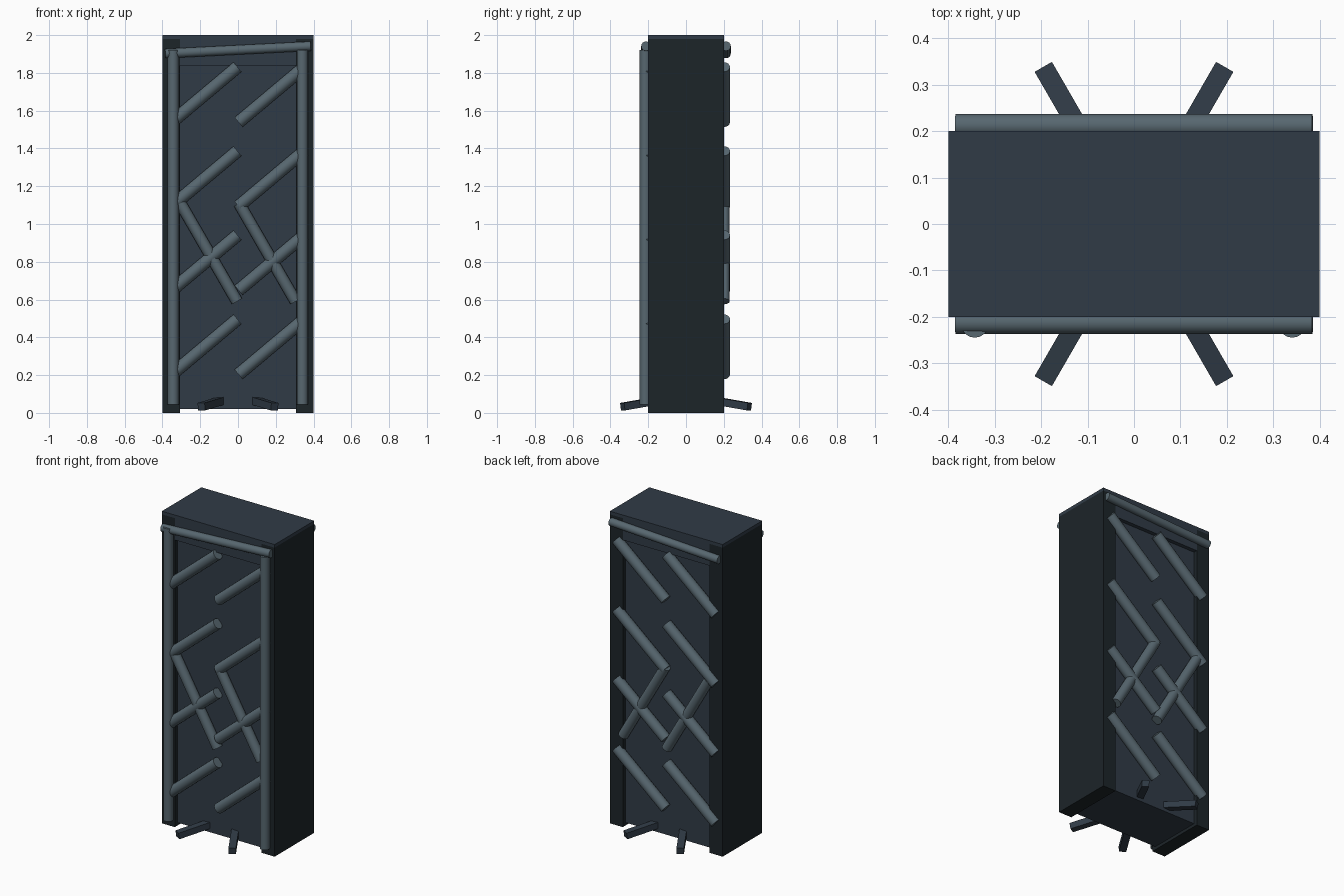
import bpy
from math import radians
from mathutils import Vector

if "Cube" in bpy.data.objects:
    bpy.data.objects.remove(bpy.data.objects["Cube"])


def material(name, rgb):
    m = bpy.data.materials.new(name)
    m.diffuse_color = (*rgb, 1)
    m.use_nodes = True
    m.node_tree.nodes["Principled BSDF"].inputs["Base Color"].default_value = m.diffuse_color
    return m


slate = material("slate", (0.03, 0.044, 0.062))
dark = material("dark_slate", (0.012, 0.018, 0.022))
pale = material("grey_blue", (0.095, 0.135, 0.16))


def box(name, lo, hi, mat):
    lo, hi = Vector(lo), Vector(hi)
    bpy.ops.mesh.primitive_cube_add(size=1, location=(lo + hi) / 2)
    o = bpy.context.object
    o.name = name
    o.scale = hi - lo
    bpy.ops.object.transform_apply(location=False, rotation=False, scale=True)
    o.data.materials.append(mat)
    return o


def rod(name, centre, length, r, angle):
    """Rod lying in a vertical plane, angle in degrees from the x axis."""
    bpy.ops.mesh.primitive_cylinder_add(vertices=16, radius=r, depth=length, location=centre,
                                        rotation=(0, radians(90 - angle), 0))
    o = bpy.context.object
    o.name = name
    o.data.materials.append(pale)
    bpy.ops.object.shade_smooth_by_angle(angle=radians(40))
    return o


# Body: recessed core, side slabs, header and cap
box("core_panel", (-0.31, -0.175, 0.02), (0.31, 0.175, 1.9), slate)
for s, side in ((-1, "left"), (1, "right")):
    box(f"{side}_side_slab", (min(s * 0.308, s * 0.4), -0.2, 0), (max(s * 0.308, s * 0.4), 0.2, 1.98), dark)
box("header", (-0.308, -0.2, 1.84), (0.308, 0.2, 1.98), slate)
box("top_cap", (-0.4, -0.2, 1.98), (0.4, 0.2, 2.0), slate)

# Upright pipes, front only
for x in (-0.343, 0.341):
    rod("front_upright_pipe", (x, -0.215, 0.983), 1.876, 0.03, 90)

for f, face in ((-1, "front"), (1, "back")):
    # Slightly tilted top bar
    rod(f"{face}_top_bar", (0, f * 0.212, 1.922), 0.77, 0.025, 2.9)
    for s in (-1, 1):
        # Four rows of slanted branches
        for row in range(4):
            rod(f"{face}_branch", (s * 0.177, f * 0.2, 0.35 + row * 0.445), 0.455, 0.033, 40)
        # Long crossing branches
        rod(f"{face}_cross_branch", (s * 0.155, f * 0.2, 0.85), 0.6, 0.031, 120)
        # Splayed feet, dipping outwards
        tip = Vector((s * 0.194, f * 0.336, 0.033))
        inward = Vector((-s * 0.5, -f * 0.866, 0.15)).normalized()
        foot = box(f"{face}_foot", (-0.0215, -0.02, -0.12), (0.0215, 0.02, 0.12), slate)
        foot.rotation_euler = inward.to_track_quat('Z', 'Y').to_euler()
        foot.location = tip + inward * 0.12
